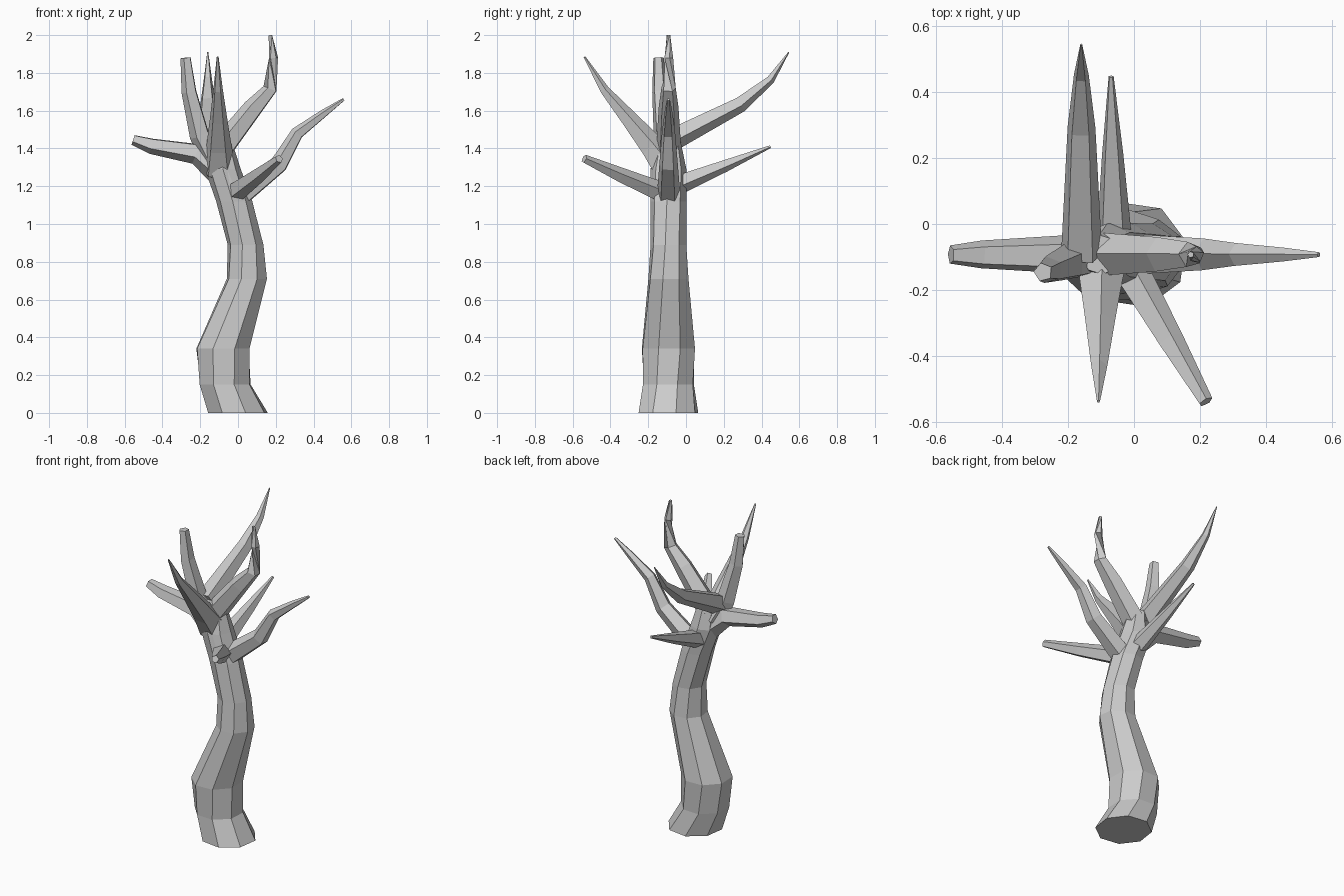
import bpy, bmesh, math
from mathutils import Vector

if "Cube" in bpy.data.objects:
    bpy.data.objects.remove(bpy.data.objects["Cube"])

DEPTH = -0.093  # y of the trunk axis


def tube(name, centres, radii, sides, twist=0.0, level=False):
    """Closed low-poly tube swept along the centres."""
    bm = bmesh.new()
    rings = []
    for i, p in enumerate(centres):
        # ring plane follows the path, or stays horizontal for the trunk
        t = (centres[min(i + 1, len(centres) - 1)] - centres[max(i - 1, 0)]).normalized()
        if level:
            t = Vector((0, 0, 1))
        ref = Vector((0, 1, 0)) if abs(t.y) < abs(t.x) or level else Vector((1, 0, 0))
        u = (ref - t * ref.dot(t)).normalized()
        v = t.cross(u)
        angles = [0.25 + twist * i + math.tau * k / sides for k in range(sides)]
        rings.append([bm.verts.new(p + (u * math.cos(a) + v * math.sin(a)) * radii[i])
                      for a in angles])
    for a, b in zip(rings, rings[1:]):
        for k in range(sides):
            bm.faces.new((a[k - 1], a[k], b[k], b[k - 1]))
    bm.faces.new(rings[0][::-1])
    bm.faces.new(rings[-1])
    bmesh.ops.recalc_face_normals(bm, faces=bm.faces)
    me = bpy.data.meshes.new(name)
    bm.to_mesh(me)
    bm.free()
    ob = bpy.data.objects.new(name, me)
    bpy.context.collection.objects.link(ob)
    return ob


# S-curved trunk with a flared foot: (x, z, radius)
profile = [(0, 0, .163), (-.068, .15, .143), (-.08, .34, .15), (.047, .71, .11),
           (.04, .89, .096), (-.02, 1.12, .096), (-.08, 1.29, .095), (-.1, 1.46, .06)]
tree = tube("tree", [Vector((x, DEPTH, z)) for x, z, r in profile],
            [r for x, z, r in profile], 8, twist=0.09, level=True)


def branch(name, x, heading, thick, thin, *path):
    """Evenly tapered limb; path holds (distance out, height), welded to the tree."""
    a = math.radians(heading)
    centres = [Vector((x + d * math.cos(a), DEPTH + d * math.sin(a), z)) for d, z in path]
    last = len(path) - 1
    radii = [thick + (thin - thick) * i / last for i in range(len(path))]
    limb = tube(name, centres, radii, 5)
    mod = tree.modifiers.new(name, 'BOOLEAN')
    mod.operation = 'UNION'
    mod.solver = 'EXACT'
    mod.object = limb
    bpy.context.view_layer.objects.active = tree
    bpy.ops.object.modifier_apply(modifier=mod.name)
    bpy.data.objects.remove(limb, do_unlink=True)


# limbs
branch("right_branch", 0, 0, .065, .008,
       (0, 1.14), (.22, 1.315), (.315, 1.48), (.455, 1.585), (.56, 1.66))
branch("top_branch", -.1, 0, .07, .01,
       (0, 1.38), (.18, 1.61), (.272, 1.715), (.288, 1.88), (.272, 2))
branch("back_upper_branch", -.16, 90, .065, .003,
       (0, 1.44), (.38, 1.635), (.54, 1.765), (.637, 1.91))
branch("back_lower_branch", -.06, 91, .06, .008, (0, 1.19), (.3, 1.31), (.54, 1.41))
branch("front_upper_branch", -.1, -91, .09, .005,
       (0, 1.29), (.09, 1.41), (.21, 1.555), (.34, 1.71), (.445, 1.885))
branch("front_lower_branch", -.04, -60, .06, .023, (0, 1.15), (.3, 1.26), (.515, 1.345))
branch("left_branch", -.09, 180, .075, .029,
       (0, 1.27), (.13, 1.375), (.37, 1.415), (.465, 1.447))
branch("left_upper_branch", -.13, 200, .07, .029,
       (0, 1.34), (.075, 1.47), (.135, 1.7), (.155, 1.88))
